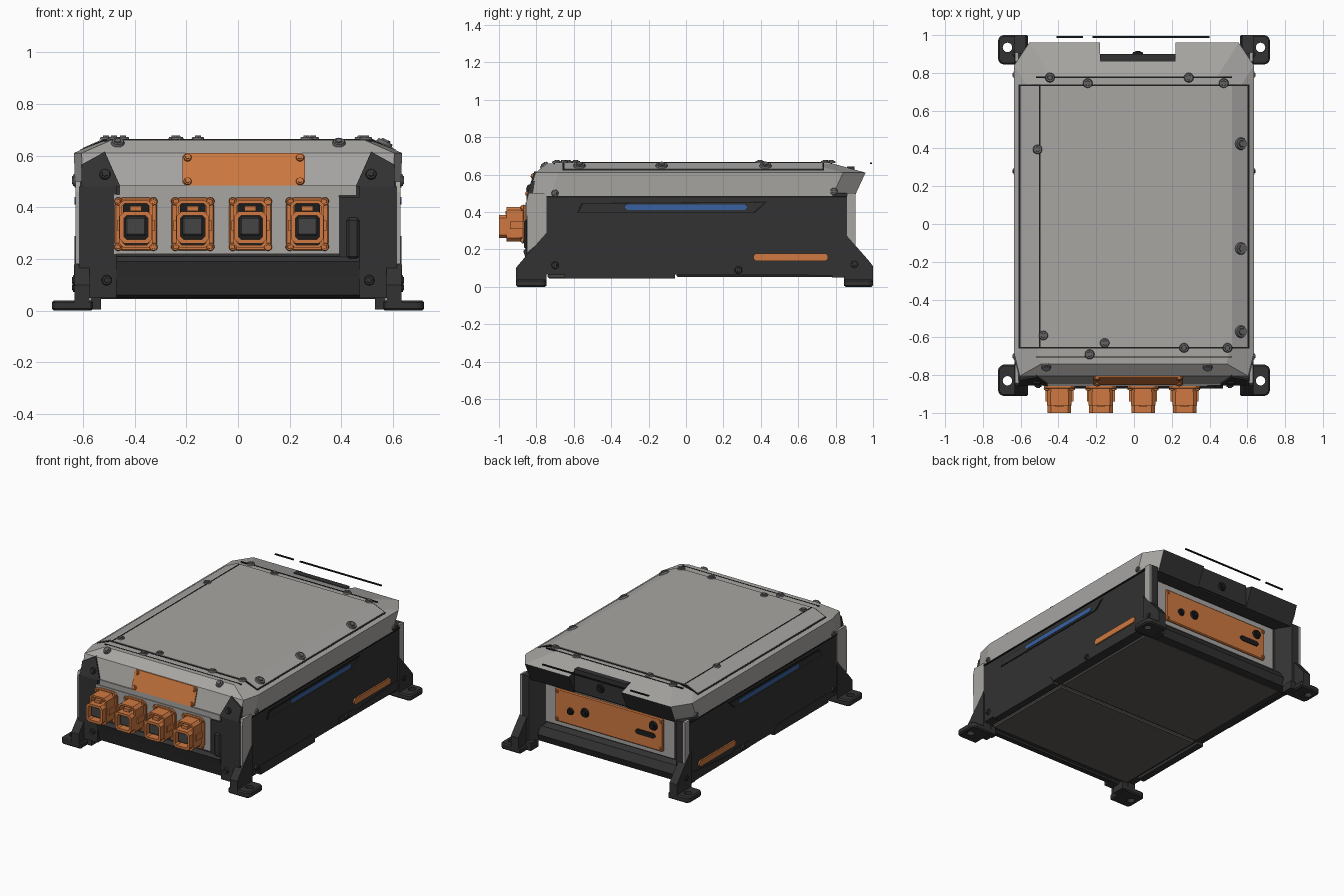
import bpy, bmesh, math
from mathutils import Vector, Matrix

if "Cube" in bpy.data.objects:
    bpy.data.objects.remove(bpy.data.objects["Cube"])

def mat(name, r, g, b):
    m = bpy.data.materials.new(name)
    m.diffuse_color = (r, g, b, 1)
    m.use_nodes = True
    m.node_tree.nodes["Principled BSDF"].inputs["Base Color"].default_value = m.diffuse_color
    return m

GRAY = mat("cover gray", 0.39, 0.38, 0.365)
DARK = mat("case charcoal", 0.032, 0.032, 0.033)
BLACK = mat("seam black", 0.012, 0.012, 0.012)
ORANGE = mat("orange", 0.62, 0.19, 0.052)
BLUE = mat("blue", 0.04, 0.12, 0.36)
STEEL = mat("screw gray", 0.13, 0.13, 0.13)
PLUG = mat("plug gray", 0.06, 0.06, 0.06)
UNDER = mat("underside gray", 0.11, 0.103, 0.095)

def finish(name, bm, m, bevel=0):
    bmesh.ops.recalc_face_normals(bm, faces=bm.faces)
    me = bpy.data.meshes.new(name)
    bm.to_mesh(me)
    bm.free()
    me.materials.append(m)
    o = bpy.data.objects.new(name, me)
    bpy.context.collection.objects.link(o)
    if bevel:
        b = o.modifiers.new("bevel", 'BEVEL')
        b.width, b.segments, b.limit_method = bevel, 1, 'ANGLE'
    return o

def loft(name, rings, m, bevel=0, closed=False):
    bm = bmesh.new()
    vs = [[bm.verts.new(p) for p in r] for r in rings]
    n = len(vs[0])
    pairs = list(zip(vs, vs[1:])) + ([(vs[-1], vs[0])] if closed else [])
    for a, b in pairs:
        for i in range(n):
            bm.faces.new((a[i], a[(i + 1) % n], b[(i + 1) % n], b[i]))
    if not closed:
        bm.faces.new(vs[0])
        bm.faces.new(vs[-1])
    return finish(name, bm, m, bevel)

def prism(name, pts, axis, a, b, m, bevel=0):
    put = {'x': lambda p, t: (t, p[0], p[1]), 'y': lambda p, t: (p[0], t, p[1]),
           'z': lambda p, t: (p[0], p[1], t)}[axis]
    return loft(name, [[put(p, t) for p in pts] for t in (a, b)], m, bevel)

def box(name, x0, x1, y0, y1, z0, z1, m, bevel=0):
    return prism(name, [(x0, y0), (x1, y0), (x1, y1), (x0, y1)], 'z', z0, z1, m, bevel)

def octagon(cx, cz, w, h, c):
    w, h = w / 2, h / 2
    return [(cx + x, cz + z) for x, z in ((-w, c - h), (c - w, -h), (w - c, -h), (w, c - h),
                                          (w, h - c), (w - c, h), (c - w, h), (-w, h - c))]

def frame(name, cx, cz, w, h, t, y0, y1, m, c=0.018):
    o, i = octagon(cx, cz, w, h, c), octagon(cx, cz, w - 2 * t, h - 2 * t, c * 0.6)
    rings = [[(x, y, z) for x, z in p] for p, y in ((o, y0), (o, y1), (i, y1), (i, y0))]
    return loft(name, rings, m, closed=True)

def screw(loc, normal, r=0.022, h=0.01, m=STEEL, name="screw"):
    rot = Vector(normal).to_track_quat('Z', 'Y').to_matrix().to_4x4()
    bm = bmesh.new()
    for rad, z, seg, dep in ((r, h / 2, 14, h), (r * 0.6, h, 6, h)):
        bmesh.ops.create_cone(bm, cap_ends=True, segments=seg, radius1=rad, radius2=rad * 0.85, depth=dep,
                              matrix=Matrix.Translation(loc) @ rot @ Matrix.Translation((0, 0, z)))
    return finish(name, bm, m)

def cut(target, cutter):
    cutter.hide_render = True
    cutter.display_type = 'WIRE'
    b = target.modifiers.new("cut", 'BOOLEAN')
    b.operation, b.object, b.solver = 'DIFFERENCE', cutter, 'EXACT'

# lid: chamfered cover with an overhanging rear lip, dark underneath and behind
def plan(x, yf, yb, z):
    half = [(x - 0.03, yf), (x, yf + 0.12), (x, yb - 0.12), (x - 0.08, yb)]
    return [(px, py, z) for px, py in half] + [(-px, py, z) for px, py in reversed(half)]

lid = loft("lid", [plan(0.63, -0.845, 0.90, 0.48), plan(0.635, -0.805, 0.96, 0.61),
                   plan(0.52, -0.74, 0.78, 0.66)], GRAY)
lid.data.materials.append(DARK)
for f in lid.data.polygons:
    if f.normal.z < -0.9 or (f.normal.y > 0.85 and f.center.z < 0.6):
        f.material_index = 1
cut(lid, box("lid_notch_cutter", -0.18, 0.22, 0.89, 1.2, 0.4, 0.8, DARK))
box("rear_latch_block", -0.18, 0.22, 0.86, 0.9, 0.49, 0.642, DARK)
screw((0.02, 0.9, 0.56), (0, 1, 0), 0.03, m=BLACK, name="rear_button")

# bent top panel with a dark seam around it
for name, d, e, m in (("top_panel_seam", 0.002, 0.009, BLACK), ("top_panel", 0.005, 0, GRAY)):
    xo = 0.602 + e
    zo = 0.66 - (xo - 0.52) * 0.435 + d
    prism(name, [(-xo, zo), (-0.52, 0.66 + d), (0.52, 0.66 + d), (xo, zo), (0.59, 0.60), (-0.59, 0.60)],
          'y', -0.65 - e, 0.73 + e, m)
box("rear_fold_seam", -0.52, 0.52, 0.772, 0.780, 0.655, 0.662, BLACK)
box("front_fold_seam", -0.52, 0.52, -0.708, -0.701, 0.655, 0.6615, BLACK)
box("left_fold_seam", -0.504, -0.496, -0.65, 0.73, 0.66, 0.6665, BLACK)
for x0, x1 in ((-0.41, -0.27), (-0.22, 0.40)):
    box("rear_edge_strip", x0, x1, 0.985, 0.995, 0.655, 0.663, BLACK)

# lower case and underside
box("lower_case", -0.615, 0.615, -0.83, 0.80, 0.065, 0.5, DARK)
box("front_bottom_plate", -0.56, 0.56, -0.74, -0.06, 0.045, 0.07, UNDER, 0.008)
box("rear_bottom_plate", -0.56, 0.56, -0.052, 0.79, 0.052, 0.07, UNDER, 0.008)
prism("front_sill", [(-0.83, 0.06), (-0.85, 0.13), (-0.87, 0.19), (-0.85, 0.21), (-0.8, 0.21), (-0.78, 0.05)],
      'x', -0.47, 0.47, DARK)
prism("rear_sill", [(0.79, 0.05), (0.85, 0.05), (0.87, 0.1), (0.84, 0.15), (0.79, 0.17)], 'x', -0.52, 0.52, DARK)

for s in (1, -1):
    # side skin with light strip, orange strip and skid
    def side(name, pts, a, b, m, bevel=0):
        prism(name, pts, 'x', s * a, s * b, m, bevel)
    side("side_skin", [(-0.745, 0.065), (0.86, 0.065), (0.86, 0.48), (-0.745, 0.48)], 0.6, 0.624, DARK)
    side("strip_border", [(-0.585, 0.395), (-0.56, 0.448), (0.435, 0.455), (0.37, 0.395)], 0.62, 0.626, BLACK)
    side("strip_panel", [(-0.57, 0.40), (-0.55, 0.442), (0.42, 0.449), (0.36, 0.40)], 0.62, 0.629, DARK)
    side("blue_strip", octagon(0, 0.425, 0.65, 0.028, 0.01), 0.62, 0.632, BLUE)
    side("orange_strip", octagon(0.56, 0.158, 0.4, 0.04, 0.013), 0.62, 0.634, ORANGE)
    side("side_skid", [(-0.65, 0.045), (-0.06, 0.045), (-0.06, 0.07), (-0.09, 0.105), (-0.65, 0.11)], 0.58, 0.628, DARK)
    side("rear_side_ridge", [(0.2, 0.065), (0.85, 0.06), (0.85, 0.13), (0.39, 0.09), (0.36, 0.11), (0.2, 0.11)],
         0.6, 0.627, DARK)
    side("case_gap", [(-0.745, 0.476), (0.86, 0.476), (0.86, 0.484), (-0.745, 0.484)], 0.6, 0.632, BLACK)

    # gray cheeks wrapping the corners
    side("front_cheek", [(-0.745, 0.5), (-0.745, 0.27), (-0.85, 0.18), (-0.852, 0.46), (-0.842, 0.5)], 0.61, 0.629, GRAY)
    side("rear_cheek", [(0.86, 0.5), (0.86, 0.27), (0.907, 0.2), (0.907, 0.5)], 0.614, 0.629, GRAY)

    # dark corner brackets, front ones leaning with the cover
    xa, xb = sorted((s * 0.47, s * 0.615))
    box("front_corner_bracket", xa, xb, -0.854, -0.78, 0.05, 0.48, DARK)
    pts = [(0.606, 0.48), (0.606, 0.565), (0.515, 0.615), (0.455, 0.48)]
    loft("front_corner_cap", [[(s * x, -0.854 + d + (z - 0.48) * 0.31, z) for x, z in pts] for d in (0, 0.05)], DARK)
    prism("rear_corner_bracket", [(s * x, y) for x, y in ((0.62, 0.906), (0.56, 0.906), (0.50, 0.82), (0.50, 0.78),
                                                          (0.62, 0.78))], 'z', 0.05, 0.5, DARK)

    # feet: gusset and bolt plate with a hole
    for name, y0, y1, yh, top in (("front", -0.91, -0.745, -0.83, 0.12), ("rear", 1.0, 0.845, 0.935, 0.13)):
        ym = y0 + (y1 - y0) * 0.15
        side(name + "_gusset", [(y0, 0.01), (y0, top - 0.02), (ym, top + 0.01), (y1, 0.29), (y1, 0.01)], 0.575, 0.632, DARK)
        ya, yb = min(y0, y1), max(y0, y1)
        plate = prism(name + "_foot", [(s * 0.56, ya), (s * 0.70, ya), (s * 0.72, ya + 0.02), (s * 0.72, yb - 0.02),
                                       (s * 0.70, yb), (s * 0.56, yb)], 'z', 0, 0.04, DARK, 0.008)
        box(name + "_foot_root", *sorted((s * 0.53, s * 0.57)), *sorted((y0 + (y1 - y0) * 0.45, y1)), 0.005, 0.06, DARK)
        cut(plate, prism("foot_hole_cutter", [(s * 0.67 + 0.025 * math.cos(a * math.pi / 8),
                         yh + 0.025 * math.sin(a * math.pi / 8)) for a in range(16)], 'z', -0.1, 0.1, DARK))

    # side and corner screws
    for y, z in ((-0.7, 0.5), (-0.7, 0.115), (0.28, 0.09), (0.79, 0.51), (0.9, 0.12)):
        screw((s * 0.628, y, z), (s, 0, 0), 0.02, m=STEEL if z > 0.3 else DARK)
    screw((s * 0.515, -0.838, 0.527), (0, -1, 0.3), 0.022, m=DARK)
    screw((s * 0.508, -0.854, 0.118), (0, -1, 0), 0.02, m=DARK)

# top screws
for x, y in ((-0.445, 0.775), (-0.245, 0.745), (0.29, 0.775), (0.475, 0.745), (-0.51, 0.395), (-0.48, -0.59),
             (-0.155, -0.63), (-0.235, -0.69), (0.265, -0.655), (0.495, -0.655)):
    screw((x, y, 0.662), (0, 0, 1), 0.026)
for y in (0.425, -0.13, -0.57):
    screw((0.565, y, 0.643), (0.43, 0, 0.9), 0.034, 0.014)
for x in (-0.465, 0.39):
    screw((x, -0.757, 0.648), (0, -0.6, 0.8), 0.026)

# front apron, label plate and connector panel
box("front_apron", -0.458, 0.458, -0.852, -0.81, 0.445, 0.485, GRAY)
pts = octagon(0.022, 0.547, 0.475, 0.125, 0.012)
loft("front_orange_plate", [[(x, -0.854 + d + (z - 0.48) * 0.32, z) for x, z in pts] for d in (0, 0.03)], ORANGE)
for x in (-0.195, 0.24):
    for z in (0.5, 0.592):
        screw((x, -0.853 + (z - 0.48) * 0.32, z), (0, -1, 0.32), 0.016, 0.008, ORANGE)
box("connector_panel", -0.48, 0.39, -0.857, -0.82, 0.22, 0.45, GRAY)
box("panel_side_trim", 0.42, 0.47, -0.865, -0.82, 0.2, 0.36, DARK, 0.01)
box("panel_filler", 0.39, 0.47, -0.852, -0.82, 0.2, 0.44, DARK)

# four connectors
for cx in (-0.395, -0.175, 0.048, 0.268):
    prism("connector_flange", octagon(cx, 0.335, 0.165, 0.205, 0.025), 'y', -0.872, -0.85, ORANGE, 0.005)
    prism("connector_base", octagon(cx, 0.335, 0.13, 0.185, 0.02), 'y', -0.90, -0.87, ORANGE)
    frame("connector_sleeve", cx, 0.335, 0.13, 0.185, 0.012, -0.89, -0.96, ORANGE)
    frame("connector_nozzle", cx, 0.322, 0.125, 0.125, 0.016, -0.89, -1.0, ORANGE)
    box("connector_cavity", cx - 0.05, cx + 0.05, -0.91, -0.89, 0.25, 0.42, BLACK)
    box("connector_plug", cx - 0.04, cx + 0.04, -0.98, -0.9, 0.29, 0.362, PLUG, 0.006)
    box("connector_latch", cx - 0.022, cx + 0.022, -0.965, -0.89, 0.385, 0.405, ORANGE)
    for dx in (-0.068, 0.068):
        box("connector_rib", cx + dx - 0.006, cx + dx + 0.006, -0.94, -0.87, 0.31, 0.35, ORANGE)
        for dz in (-0.088, 0.088):
            screw((cx + dx, -0.87, 0.335 + dz), (0, -1, 0), 0.016, 0.01, ORANGE, "connector_screw")

# recessed rear service panel
box("rear_panel_frame", -0.48, 0.5, 0.79, 0.812, 0.175, 0.47, GRAY)
box("rear_orange_plate", -0.40, 0.42, 0.80, 0.825, 0.205, 0.43, ORANGE, 0.006)
for x, z, r in ((0.30, 0.3, 0.025), (0.19, 0.32, 0.032), (-0.33, 0.37, 0.032)):
    screw((x, 0.823, z), (0, 1, 0), r, 0.015, BLACK, "rear_port")
prism("rear_slot", octagon(-0.27, 0.3, 0.15, 0.035, 0.012), 'y', 0.815, 0.831, BLACK)
for x in (-0.385, 0.405):
    for z in (0.225, 0.41):
        screw((x, 0.823, z), (0, 1, 0), 0.013, 0.008, ORANGE)
